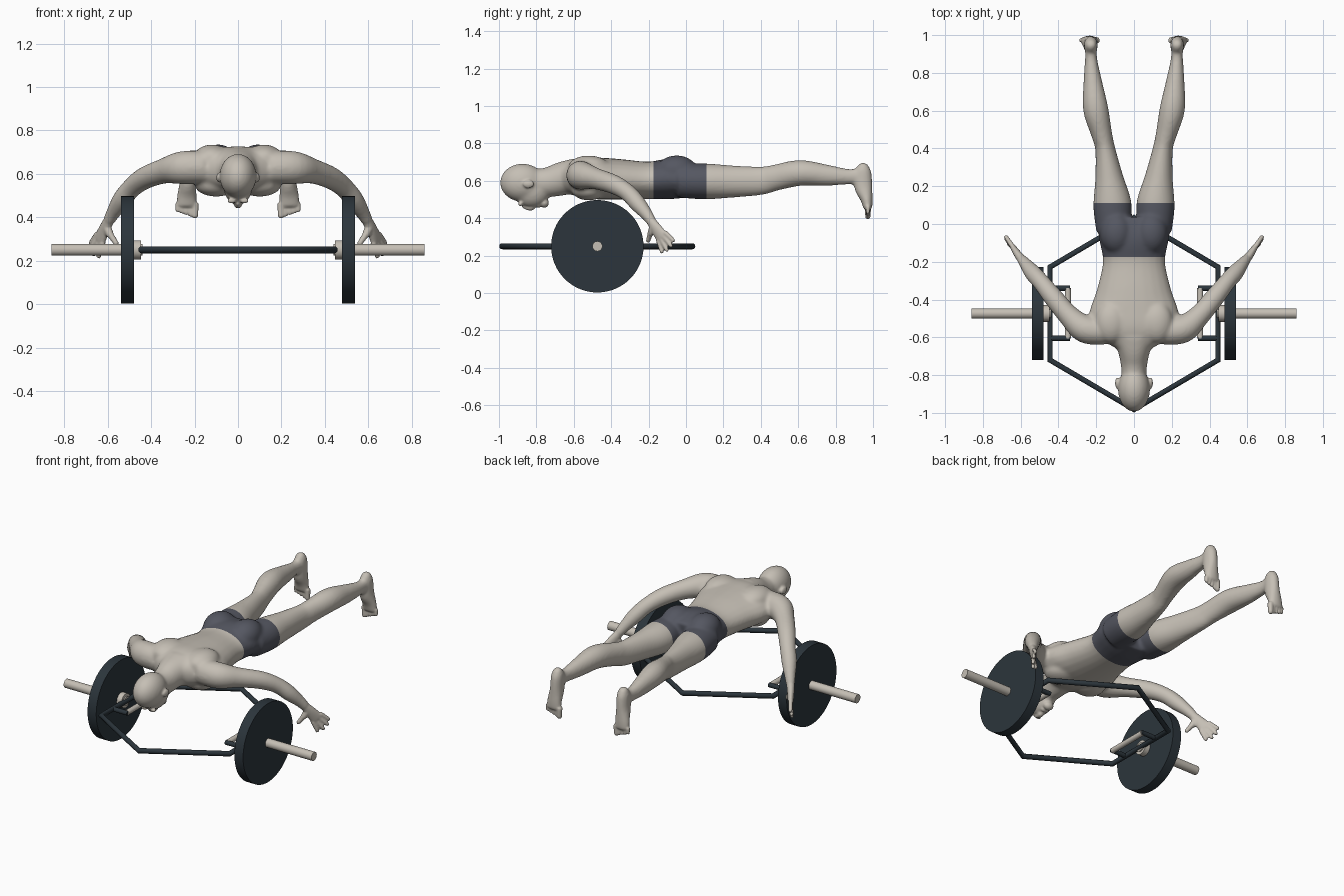
import bpy, bmesh, math
from mathutils import Vector, Matrix

if "Cube" in bpy.data.objects:
    bpy.data.objects.remove(bpy.data.objects["Cube"], do_unlink=True)


def material(name, rgb):
    m = bpy.data.materials.new(name)
    m.use_nodes = True
    m.diffuse_color = (*rgb, 1)
    bsdf = m.node_tree.nodes["Principled BSDF"]
    bsdf.inputs["Base Color"].default_value = (*rgb, 1)
    bsdf.inputs["Roughness"].default_value = 0.7
    return m


SKIN = material("pale_skin", (0.56, 0.52, 0.46))
SHORTS = material("grey_shorts", (0.09, 0.095, 0.12))
IRON = material("dark_iron", (0.025, 0.036, 0.045))
STEEL = material("pale_steel", (0.56, 0.52, 0.46))


def add_object(name, data, *mats):
    obj = bpy.data.objects.new(name, data)
    bpy.context.collection.objects.link(obj)
    for m in mats:
        data.materials.append(m)
    return obj


def catmull(p, t):
    """Smoothly interpolate a list of tuples at parameter t."""
    i = min(int(t), len(p) - 2)
    f = t - i
    a, b, c, d = (p[max(0, min(len(p) - 1, i + k))] for k in (-1, 0, 1, 2))
    return [0.5 * (2 * q + (r - o) * f + (2 * o - 5 * q + 4 * r - s) * f * f
                   + (3 * q - o - 3 * r + s) * f ** 3)
            for o, q, r, s in zip(a, b, c, d)]


def loft(bm, stations, side=None, sx=1, steps=5, sides=24):
    """Closed tube through stations (x, y, z, half width, half depth)."""
    n = (len(stations) - 1) * steps
    pts = [catmull(stations, i / steps) for i in range(n + 1)]
    mid = [Vector(p[:3]) for p in pts]
    rings = []
    for i, p in enumerate(pts):
        tan = (mid[min(i + 1, n)] - mid[max(i - 1, 0)]).normalized()
        u = Vector(side) if side else tan.cross(Vector((0, 0, 1)))
        u = (u - tan * u.dot(tan)).normalized()
        v = u.cross(tan)
        ring = []
        for k in range(sides):
            a = math.tau * k / sides
            c = mid[i] + u * p[3] * math.cos(a) + v * p[4] * math.sin(a)
            ring.append(bm.verts.new((c.x * sx, c.y, c.z)))
        rings.append(ring)
    for r, s in zip(rings, rings[1:]):
        for k in range(sides):
            j = (k + 1) % sides
            bm.faces.new((r[k], r[j], s[j], s[k]))
    bm.faces.new(rings[0])
    bm.faces.new(rings[-1])


def ball(bm, centre, radii):
    bmesh.ops.create_uvsphere(bm, u_segments=32, v_segments=20, radius=1,
                              matrix=Matrix.Translation(centre) @ Matrix.Diagonal((*radii, 1)))


def finger(bm, p, q, r, sx):
    """Tapered digit with a rounded tip."""
    p, q = Vector(p), Vector(q)
    rows = [(*p.lerp(q, t), r * k, r * k) for t, k in ((0, 1.1), (0.5, 1), (0.9, 0.85), (1, 0.4))]
    loft(bm, rows, side=(1, 0.3, 0.1), sx=sx, steps=3, sides=12)


def fuse(bm, obj, voxel, rounds):
    """Merge overlapping shells into one softened skin."""
    bmesh.ops.recalc_face_normals(bm, faces=bm.faces)
    bm.to_mesh(obj.data)
    bm.free()
    re = obj.modifiers.new("merge", 'REMESH')
    re.mode, re.voxel_size = 'VOXEL', voxel
    sm = obj.modifiers.new("soften", 'SMOOTH')
    sm.factor, sm.iterations = 0.5, rounds
    bpy.context.view_layer.update()
    dg = bpy.context.evaluated_depsgraph_get()
    mesh = bpy.data.meshes.new_from_object(obj.evaluated_get(dg))
    obj.modifiers.clear()
    obj.data = mesh
    bm = bmesh.new()
    bm.from_mesh(mesh)
    return bm


# Torso, neck, head and limbs
body = add_object("body", bpy.data.meshes.new("body"), SKIN, SHORTS)
bm = bmesh.new()
loft(bm, [(0, -.67, .61, .07, .07), (0, -.62, .615, .16, .09), (0, -.55, .618, .235, .108),
          (0, -.46, .612, .235, .112), (0, -.35, .608, .198, .108), (0, -.2, .602, .165, .1),
          (0, -.08, .61, .185, .108), (0, .03, .6, .19, .09)])
loft(bm, [(0, -.58, .632, .13, .09), (0, -.66, .612, .09, .09), (0, -.74, .592, .071, .08),
          (0, -.83, .59, .062, .07)])
ball(bm, (0, -.874, .59), (.085, .12, .102))
ball(bm, (0, -.825, .55), (.068, .1, .094))
for s in (1, -1):
    ball(bm, (s * .12, -.52, .675), (.085, .11, .06))
    ball(bm, (s * .1, -.52, .55), (.1, .09, .055))
    ball(bm, (s * .092, -.05, .652), (.088, .11, .084))
    loft(bm, [(.11, -.04, .6, .09, .09), (.114, .1, .597, .102, .096), (.132, .25, .596, .074, .086),
              (.153, .4, .6, .053, .076), (.172, .48, .617, .056, .07), (.203, .61, .642, .067, .069),
              (.218, .75, .63, .05, .057), (.227, .87, .622, .033, .042), (.228, .95, .63, .03, .042)],
         sx=s)
    loft(bm, [(.15, -.57, .63, .07, .075), (.26, -.555, .628, .075, .076), (.345, -.485, .612, .057, .058),
              (.43, -.385, .58, .052, .052), (.49, -.31, .535, .046, .046), (.535, -.26, .48, .045, .045),
              (.575, -.21, .42, .033, .034), (.6, -.18, .375, .026, .027)], sx=s)
    # Heel and foot
    loft(bm, [(.228, .955, .695, .02, .018), (.228, .947, .655, .035, .044), (.23, .948, .57, .038, .05),
              (.235, .966, .5, .046, .033), (.237, .973, .445, .05, .023)], side=(1, 0, 0), sx=s)
bm = fuse(bm, body, .009, 10)

# Hands, toes and face details
for s in (1, -1):
    across = Vector((-.025, -.035, -.042))
    loft(bm, [(.592, -.19, .39, .024, .024), (.612, -.165, .352, .031, .021), (.635, -.131, .302, .038, .016),
              (.64, -.124, .29, .034, .012)], side=across, sx=s)
    knuckle = Vector((.647, -.113, .325))
    tips = [(.682, -.062, .275), (.682, -.075, .245), (.668, -.098, .222), (.644, -.126, .212)]
    for i, tip in enumerate(tips):
        finger(bm, knuckle + across * (i / 3), tip, .0125, s)
    finger(bm, (.605, -.175, .355), (.585, -.192, .31), .019, s)
    finger(bm, (.588, -.19, .32), (.556, -.205, .272), .0135, s)
    for i in range(5):
        x = .198 + .02 * i
        finger(bm, (x, .973, .465), (x, .972, .396 + .007 * i), .016 if i == 0 else .0115, s)
    ball(bm, (s * .088, -.842, .583), (.012, .03, .022))
    ball(bm, (s * .03, -.885, .476), (.02, .012, .012))
loft(bm, [(0, -.875, .47, .01, .012), (0, -.845, .46, .014, .018), (0, -.825, .462, .02, .02),
          (0, -.815, .47, .014, .012)], side=(1, 0, 0))
ball(bm, (0, -.79, .468), (.026, .012, .013))
ball(bm, (0, -.758, .482), (.032, .025, .026))
bm = fuse(bm, body, .0062, 2)

# Shorts: cut clean waist and hem lines, then colour between them
WAIST, HEM = -.175, .11
for y in (WAIST, HEM):
    bmesh.ops.bisect_plane(bm, geom=bm.verts[:] + bm.edges[:] + bm.faces[:],
                           plane_co=(0, y, 0), plane_no=(0, 1, 0))
for f in bm.faces:
    c = f.calc_center_median()
    f.smooth = True
    f.material_index = int(WAIST < c.y < HEM and abs(c.x) < .3)
bm.to_mesh(body.data)
bm.free()
if not body.data.materials:
    body.data.materials.append(SKIN)
    body.data.materials.append(SHORTS)


def rod(name, p, q, r, mat, sides=24):
    """Cylinder from p to q with crisp rims."""
    p, q = Vector(p), Vector(q)
    rot = (q - p).to_track_quat('Z', 'Y').to_matrix().to_4x4()
    bm = bmesh.new()
    bmesh.ops.create_cone(bm, cap_ends=True, segments=sides, radius1=r, radius2=r,
                          depth=(q - p).length, matrix=Matrix.Translation((p + q) / 2) @ rot)
    for f in bm.faces:
        f.smooth = True
    for e in bm.edges:
        e.smooth = e.calc_face_angle(0) < .7
    mesh = bpy.data.meshes.new(name)
    bm.to_mesh(mesh)
    bm.free()
    return add_object(name, mesh, mat)


# Six-sided bar frame
H, Y = .25, -.474
frame = bpy.data.curves.new("hex_frame", 'CURVE')
frame.dimensions = '3D'
frame.bevel_depth, frame.bevel_resolution = .016, 4
spline = frame.splines.new('POLY')
corners = [(0, -.982), (.445, -.72), (.445, -.228), (0, .034), (-.445, -.228), (-.445, -.72)]
spline.points.add(len(corners) - 1)
for pt, (x, y) in zip(spline.points, corners):
    pt.co = (x, y, H, 1)
spline.use_cyclic_u = True
add_object("hex_frame", frame, IRON)

# Sleeves, collars, plates and handles on both sides
for s, tag in ((1, "left"), (-1, "right")):
    rod(tag + "_sleeve", (s * .44, Y, H), (s * .86, Y, H), .027, STEEL)
    rod(tag + "_collar", (s * .447, Y, H), (s * .481, Y, H), .044, STEEL)
    rod(tag + "_plate", (s * .48, Y, H), (s * .54, Y, H), .247, IRON, 64)
    for y, end in ((-.605, "front"), (-.34, "back")):
        rod(f"{tag}_{end}_handle_arm", (s * .445, y, H), (s * .34, y, H), .014, IRON)
    rod(tag + "_grip", (s * .35, -.605, H), (s * .35, -.34, H), .0165, STEEL)
